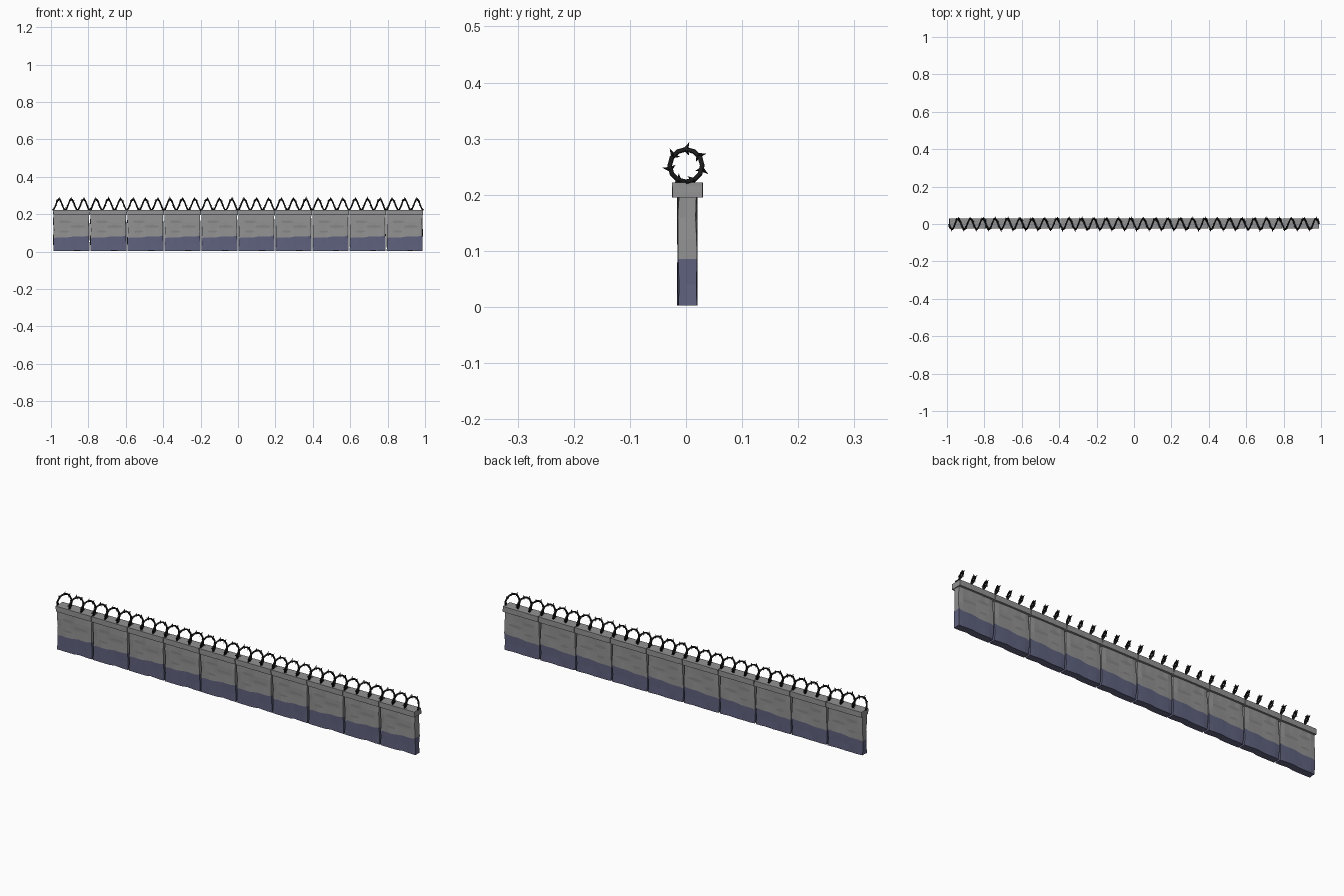
import bpy, bmesh, math, random
from mathutils import Vector

if "Cube" in bpy.data.objects:
    bpy.data.objects.remove(bpy.data.objects["Cube"])

random.seed(4)
PANELS, PITCH, X0 = 10, 0.198, -0.99


def mat(name, rgb):
    m = bpy.data.materials.new(name)
    m.diffuse_color = (*rgb, 1)
    m.use_nodes = True
    m.node_tree.nodes["Principled BSDF"].inputs["Base Color"].default_value = m.diffuse_color
    return m


concrete = mat("concrete grey", (0.29, 0.29, 0.29))
worn = mat("worn grey", (0.235, 0.235, 0.235))
blue = mat("faded blue paint", (0.115, 0.122, 0.21))
black = mat("black wire", (0.012, 0.012, 0.012))


def make_mesh(name, bm, mats):
    me = bpy.data.meshes.new(name)
    bmesh.ops.recalc_face_normals(bm, faces=bm.faces)
    bm.to_mesh(me)
    bm.free()
    for m in mats:
        me.materials.append(m)
    return me


def place(name, me, x=0.0):
    ob = bpy.data.objects.new(name, me)
    ob.location.x = x
    bpy.context.collection.objects.link(ob)
    return ob


def slab(width, y0, y1, levels, cols, jit, blue_rows):
    """Stack of jittered plan outlines; levels are functions of u giving z."""
    bm = bmesh.new()
    gap = 0.0015
    us = [i / cols for i in range(cols + 1)]
    plan = [(u, y0) for u in us] + [(1, (y0 + y1) / 2)]
    plan += [(u, y1) for u in reversed(us)] + [(0, (y0 + y1) / 2)]
    rings = []
    for level in levels:
        ring = []
        for u, y in plan:
            x = gap + u * (width - 2 * gap)
            if u in (0, 1):                       # chipped ends
                inset = random.uniform(0, jit)
                x += inset if u == 0 else -inset
                y += random.uniform(0, jit) * (1 if y < 0 else -1) * 0.6
            else:
                y += random.uniform(-jit, jit) * 0.2
            ring.append(bm.verts.new((x, y, level(u) )))
        rings.append(ring)
    n = len(plan)
    for r in range(len(rings) - 1):
        for i in range(n):
            j = (i + 1) % n
            f = bm.faces.new((rings[r][i], rings[r][j], rings[r + 1][j], rings[r + 1][i]))
            f.material_index = 1 if r < blue_rows else 0
    bottom = bm.faces.new(rings[0])
    bottom.material_index = 1 if blue_rows else 0
    bm.faces.new(rings[-1])
    return bm


# concrete panel with a wavy painted foot
panel_levels = [
    lambda u: 0.003 + 0.004 * math.sin(math.pi * u) ** 2 * (u > 0.5),
    lambda u: 0.04,
    lambda u: 0.073 + 0.012 * u + 0.002 * math.sin(13 * u),
    lambda u: 0.12,
    lambda u: 0.16,
    lambda u: 0.2,
]
panel = make_mesh("wall_panel", slab(PITCH, -0.015, 0.02, panel_levels, 8, 0.005, 2),
                  [concrete, blue])

# coping along the top, slightly chipped
cap_levels = [lambda u: 0.195, lambda u: 0.203 + 0.002 * math.sin(20 * u),
              lambda u: 0.214 + 0.002 * math.sin(26 * u), lambda u: 0.222]
cap = make_mesh("coping", slab(PITCH + 0.002, -0.025, 0.03, cap_levels, 10, 0.002, 0), [concrete])

# thin worn patches on both faces of a panel
bm = bmesh.new()
for cx, cz, w, h in ((0.065, 0.16, 0.035, 0.008), (0.135, 0.135, 0.04, 0.007),
                     (0.06, 0.108, 0.025, 0.006)):
    for y in (-0.0165, 0.0215):
        pts = []
        for k in range(8):
            a = k * math.tau / 8
            s = random.uniform(0.8, 1.15)
            pts.append(bm.verts.new((cx + w * s * math.cos(a), y, cz + h * s * math.sin(a))))
        f = bm.faces.new(pts)
        f.normal_update()
        if f.normal.y * y < 0:
            f.normal_flip()
patch_mesh = bpy.data.meshes.new("worn_patches")
bm.to_mesh(patch_mesh)
bm.free()
patch_mesh.materials.append(worn)

for i in range(PANELS):
    x = X0 + i * PITCH
    place("wall_panel", panel, x)
    place("coping", cap, x)
    place("worn_patches", patch_mesh, x)

# wire coil: three turns per panel
TURNS, R, ZC, STEPS = 3 * PANELS, 0.029, 0.252, 12


def helix(t):
    a = -math.pi / 2 - t * math.tau
    return Vector((-0.99 + 1.98 * t / TURNS, R * math.cos(a), ZC + R * math.sin(a))), a


curve = bpy.data.curves.new("wire_coil", "CURVE")
curve.dimensions = "3D"
curve.bevel_depth = 0.0042
curve.bevel_resolution = 1
curve.use_fill_caps = True
spline = curve.splines.new("POLY")
spline.points.add(TURNS * STEPS)
for k, p in enumerate(spline.points):
    p.co = (*helix(k / STEPS)[0], 1)
curve.materials.append(black)
place("wire_coil", curve)

# barbs: slanted spikes outward, inward and sideways
bm = bmesh.new()
for k in range(TURNS * 7):
    pos, a = helix((k + 0.5) / 7)
    radial = Vector((0, math.cos(a), math.sin(a)))
    tang = Vector((0, math.sin(a), -math.cos(a)))
    side = Vector((1 if k % 2 else -1, 0, 0))
    for d, length in ((radial + 0.45 * tang + 0.15 * side, 0.0145),
                      (-radial + 0.5 * tang - 0.15 * side, 0.0125),
                      (side * 0.9 + 0.3 * radial, 0.009)):
        d.normalize()
        m = d.to_track_quat("Z", "Y").to_matrix().to_4x4()
        m.translation = pos + d * length / 2
        bmesh.ops.create_cone(bm, cap_ends=True, segments=4, radius1=0.0045, radius2=0,
                              depth=length, matrix=m)
place("barbs", make_mesh("barbs", bm, [black]))
